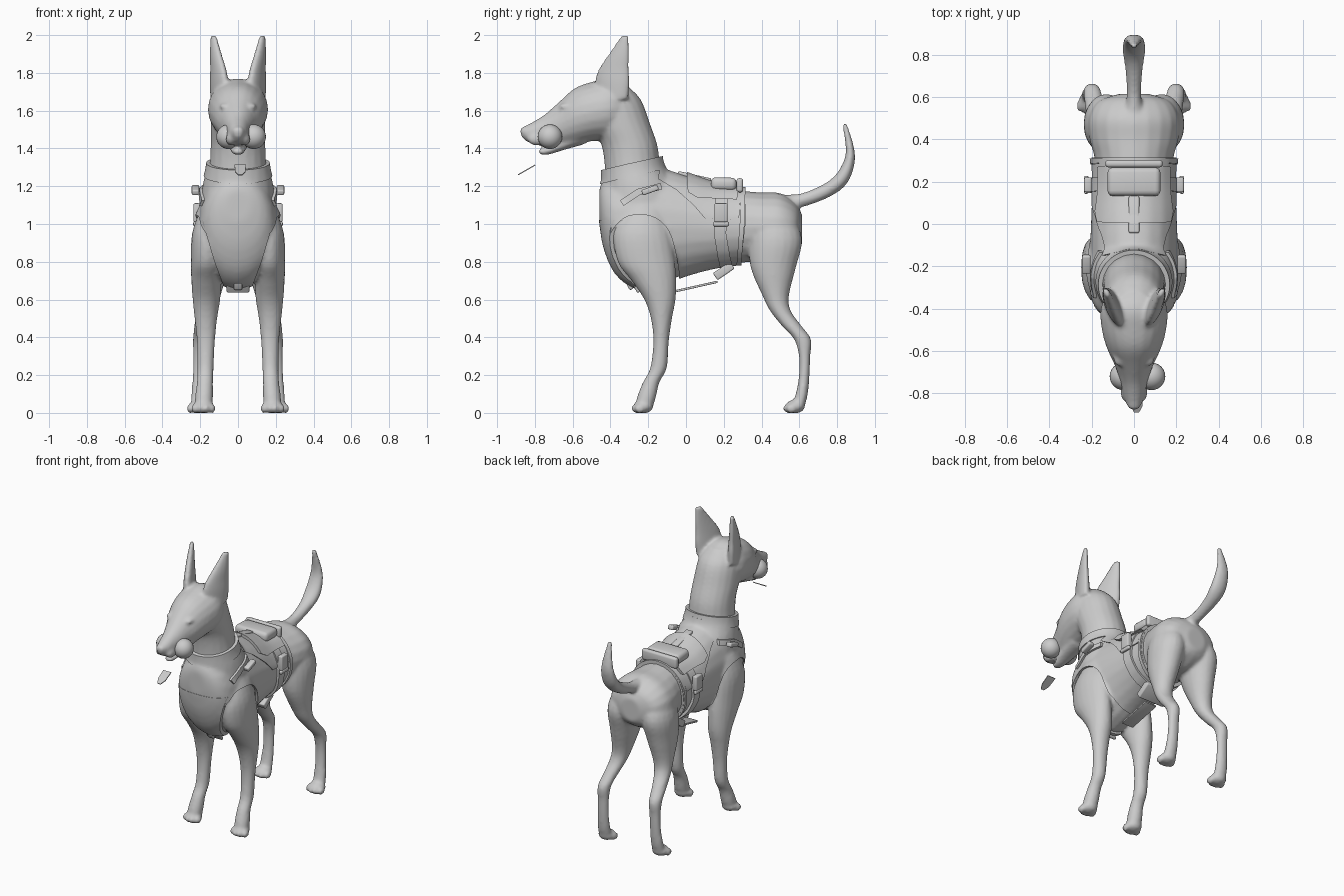
import bpy, bmesh, math
from mathutils import Vector, Matrix

if "Cube" in bpy.data.objects:
    bpy.data.objects.remove(bpy.data.objects["Cube"])

grey = bpy.data.materials.new("plain_grey")
grey.use_nodes = True
grey.diffuse_color = (0.6, 0.6, 0.6, 1)
grey.node_tree.nodes["Principled BSDF"].inputs["Base Color"].default_value = (0.6, 0.6, 0.6, 1)


def add(name, bm):
    bmesh.ops.recalc_face_normals(bm, faces=bm.faces)
    mesh = bpy.data.meshes.new(name)
    bm.to_mesh(mesh)
    bm.free()
    obj = bpy.data.objects.new(name, mesh)
    bpy.context.collection.objects.link(obj)
    return obj


def finish(obj, angle=40):
    obj.data.materials.clear()
    obj.data.materials.append(grey)
    bpy.ops.object.select_all(action="DESELECT")
    obj.select_set(True)
    bpy.context.view_layer.objects.active = obj
    bpy.ops.object.shade_smooth_by_angle(angle=math.radians(angle))
    return obj


def bake(obj):
    deps = bpy.context.evaluated_depsgraph_get()
    mesh = bpy.data.meshes.new_from_object(obj.evaluated_get(deps))
    obj.modifiers.clear()
    obj.data = mesh


def spline(points, steps=4):
    """Catmull-Rom curve through points of any dimension."""
    p = [Vector(q) for q in points]
    p = [p[0] * 2 - p[1]] + p + [p[-1] * 2 - p[-2]]
    out = []
    for a, b, c, d in zip(p, p[1:], p[2:], p[3:]):
        for k in range(steps):
            t = k / steps
            out.append((b * 2 + (c - a) * t + (a * 2 - b * 5 + c * 4 - d) * t**2
                        + (b * 3 - a - c * 3 + d) * t**3) * 0.5)
    return out + [p[-2]]


def loft(bm, stations, axis=None, side=1, skew=0, n=20):
    """Closed tube; a station is x, y, z, half width, half depth."""
    s = spline(stations)
    rings = []
    for i, q in enumerate(s):
        a, b = s[max(i - 1, 0)], s[min(i + 1, len(s) - 1)]
        t = Vector(axis) if axis else Vector((0, b[1] - a[1], b[2] - a[2])).normalized()
        v = t.cross(Vector((1, 0, 0)))
        ring = []
        for k in range(n):
            ang = math.tau * k / n
            depth = q[4] * math.sin(ang)
            co = Vector(q[:3]) + Vector((q[3] * math.cos(ang) + skew * depth, 0, 0)) + v * depth
            co.x *= side
            ring.append(bm.verts.new(co))
        rings.append(ring)
    for r0, r1 in zip(rings, rings[1:]):
        for k in range(n):
            bm.faces.new((r0[k], r0[k - 1], r1[k - 1], r1[k]))
    bm.faces.new(rings[0])
    bm.faces.new(rings[-1])


def ball(bm, loc, size):
    m = Matrix.Translation(loc) @ Matrix.Diagonal((*size, 1))
    bmesh.ops.create_uvsphere(bm, u_segments=24, v_segments=14, radius=1, matrix=m)


Y, Z = (0, 1, 0), (0, 0, 1)
bm = bmesh.new()
# Torso, neck, head, jaw and tail
loft(bm, [(0, .615, .97, .07, .08), (0, .58, .98, .17, .13), (0, .5, .985, .215, .178),
          (0, .4, .985, .21, .182), (0, .3, .985, .185, .19), (0, .15, .98, .185, .205),
          (0, 0, .985, .19, .25), (0, -.12, .98, .195, .29), (0, -.25, .975, .2, .31),
          (0, -.36, 1, .185, .26), (0, -.42, 1.05, .14, .18), (0, -.445, 1.1, .07, .09)], Y)
loft(bm, [(0, -.24, 1, .18, .19), (0, -.24, 1.1, .185, .2), (0, -.25, 1.2, .175, .183),
          (0, -.28, 1.3, .152, .15), (0, -.3, 1.42, .145, .148), (0, -.345, 1.53, .145, .155),
          (0, -.39, 1.66, .135, .15), (0, -.42, 1.74, .09, .1)], Z)
loft(bm, [(0, -.87, 1.485, .022, .025), (0, -.83, 1.48, .045, .05), (0, -.75, 1.495, .064, .083),
          (0, -.67, 1.53, .09, .118), (0, -.59, 1.57, .127, .148), (0, -.5, 1.595, .152, .157),
          (0, -.4, 1.61, .157, .16), (0, -.3, 1.61, .115, .115)], Y)
loft(bm, [(0, -.55, 1.46, .07, .04), (0, -.65, 1.42, .055, .028),
          (0, -.74, 1.385, .035, .02), (0, -.78, 1.385, .02, .013)])
loft(bm, [(0, .48, 1.11, .05, .045), (0, .61, 1.125, .034, .036), (0, .74, 1.175, .042, .037),
          (0, .82, 1.235, .055, .038), (0, .862, 1.32, .05, .03), (0, .868, 1.4, .038, .022),
          (0, .84, 1.53, .014, .013)])
ball(bm, (0, -.85, 1.492), (.034, .03, .026))
for s in (1, -1):
    # Ears, brows and lips
    loft(bm, [(.095, -.39, 1.66, .042, .085), (.1, -.39, 1.75, .038, .092), (.105, -.382, 1.82, .032, .08),
              (.118, -.355, 1.9, .025, .054), (.13, -.322, 2, .014, .018)], Z, s, .35)
    ball(bm, (s * .07, -.62, 1.622), (.03, .055, .02))
    ball(bm, (s * .035, -.79, 1.45), (.03, .05, .035))
    # Front leg
    loft(bm, [(.13, -.22, 1.08, .07, .1), (.155, -.23, .95, .088, .15), (.165, -.21, .8, .085, .152),
              (.167, -.17, .7, .08, .118), (.167, -.138, .6, .073, .083), (.17, -.13, .5, .06, .056),
              (.17, -.132, .38, .048, .041), (.172, -.145, .24, .043, .044), (.175, -.185, .16, .043, .044),
              (.18, -.21, .08, .048, .05), (.182, -.225, .02, .045, .045)], Z, s)
    # Hind leg
    loft(bm, [(.12, .46, 1.06, .07, .1), (.13, .475, .92, .105, .14), (.142, .462, .77, .092, .12),
              (.158, .475, .62, .066, .07), (.17, .5, .54, .055, .055), (.186, .56, .46, .046, .052),
              (.197, .617, .39, .042, .045), (.2, .628, .3, .038, .03), (.202, .626, .2, .038, .028),
              (.205, .613, .1, .042, .032), (.207, .59, .02, .045, .035)], Z, s)
    # Paws and toes
    for x, y in ((.183, -.225), (.207, .578)):
        ball(bm, (s * x, y, .034), (.055, .052, .036))
        for k in range(4):
            d = (k - 1.5) * .03
            ball(bm, (s * (x + d), y - .042 + abs(d) * .5, .023), (.019, .03, .025))
body = add("dog_body", bm)
coat = body.copy()
coat.data = body.data.copy()
bpy.context.collection.objects.link(coat)
for obj, voxel, rounds in ((body, .011, 4), (coat, .016, 4)):
    m = obj.modifiers.new("Blend", "REMESH")
    m.mode = "VOXEL"
    m.voxel_size = voxel
    m = obj.modifiers.new("Soften", "SMOOTH")
    m.factor, m.iterations = .5, rounds
    bake(obj)
finish(body, 60)


def layer(name, thickness, outline, front=False):
    """Cloth layer: the swollen body kept inside a side or front outline."""
    shell = bmesh.new()
    shell.from_mesh(coat.data)
    shell.normal_update()
    moves = [v.normal * thickness for v in shell.verts]
    for v, move in zip(shell.verts, moves):
        v.co += move
    obj = add(name, shell)
    bm = bmesh.new()
    face = bm.faces.new([bm.verts.new((a, -.6, b) if front else (-.6, a, b)) for a, b in outline])
    new = bmesh.ops.extrude_face_region(bm, geom=[face])["geom"]
    bmesh.ops.translate(bm, vec=(0, .38, 0) if front else (1.2, 0, 0),
                        verts=[g for g in new if isinstance(g, bmesh.types.BMVert)])
    cutter = add("cutter", bm)
    cutter.hide_render = True
    m = obj.modifiers.new("Trim", "BOOLEAN")
    m.operation, m.solver, m.object = "INTERSECT", "EXACT", cutter
    bake(obj)
    bpy.data.objects.remove(cutter)
    return finish(obj)


def strip(points, width):
    p = [Vector(q) for q in points]
    left, right = [], []
    for i, q in enumerate(p):
        t = (p[min(i + 1, len(p) - 1)] - p[max(i - 1, 0)]).normalized()
        off = Vector((-t.y, t.x)) * width / 2
        left.append(q + off)
        right.append(q - off)
    return left + right[::-1]


# Harness vest with arm openings and a tapered chest panel
armhole = spline([(-.035, .7), (-.045, .8), (-.09, .96), (-.18, 1.04), (-.31, 1.04),
                  (-.395, .96), (-.43, .86)])
layer("vest", .014, [(-.6, 1.25), (-.1, 1.345), (.31, 1.4), (.315, 1), (.29, .79), (.27, .7)]
      + armhole + [(-.6, .86)])
layer("chest_panel", .016, [(-.19, 1.02), (.19, 1.02), (.125, .8), (.065, .64), (-.065, .64), (-.125, .8)], True)
layer("armhole_trim", .024, strip(armhole[:-3], .024))
layer("collar", .021, strip([(-.55, 1.225), (-.3, 1.285), (-.05, 1.34)], .07))
layer("saddle", .022, [(-.13, 1.33), (-.15, 1.24), (-.05, 1.18), (.04, 1.1), (.1, 1.03), (.28, 1.02), (.31, 1.4)])
layer("back_flap", .042, [(0, 1.35), (.01, 1.17), (.06, 1.14), (.27, 1.13), (.3, 1.35)])
layer("rear_hem", .024, strip([(.28, .78), (.297, 1), (.305, 1.3)], .025))
layer("shoulder_strap", .028, strip([(-.34, 1.11), (-.25, 1.17), (-.13, 1.2)], .035))
layer("side_strap", .03, strip([(.19, 1.14), (.18, .95), (.2, .83), (.23, .7)], .065))
bpy.data.objects.remove(coat)


def box(name, loc, size, tilt=0, bevel=.008):
    bm = bmesh.new()
    bmesh.ops.create_cube(bm, size=1, matrix=Matrix.Diagonal((*size, 1)))
    bmesh.ops.bevel(bm, geom=bm.edges[:], offset=bevel, segments=3, affect="EDGES", profile=.5)
    bmesh.ops.transform(bm, verts=bm.verts, matrix=Matrix.Translation(loc) @ Matrix.Rotation(tilt, 4, "X"))
    return finish(add(name, bm))


# Pouch, handle and buckles
box("back_pouch", (0, .2, 1.212), (.25, .135, .068), -.03, .025)
box("rear_roll", (0, .285, 1.205), (.27, .035, .075), 0, .014)
box("handle", (0, .045, 1.25), (.05, .18, .022), -.22)
for s, word in ((1, "left"), (-1, "right")):
    box(word + "_side_buckle", (s * .218, .185, 1.06), (.035, .07, .1))
    box(word + "_buckle_bar", (s * .226, .185, 1), (.022, .085, .025))
    box(word + "_shoulder_clip", (s * .225, -.19, 1.18), (.04, .09, .03), .35)

# Chest plate, belly strap and belly pad
box("chest_plate", (0, -.285, .705), (.12, .02, .15), .5)
box("chest_buckle", (0, -.302, .68), (.045, .022, .06), .5)
box("belly_strap", (0, .05, .668), (.09, .24, .012), .22, .003)
box("belly_pad", (0, .2, .752), (.2, .11, .045), .6)

# Balls beside the muzzle
for x, word in ((.083, "left"), (-.05, "right")):
    bm = bmesh.new()
    ball(bm, (x, -.72, 1.462), (.065,) * 3)
    finish(add(word + "_ball", bm))

# Loose tongue
bm = bmesh.new()
outline = [(-.03, .05), (.03, .05), (.028, -.02), (.012, -.055), (-.012, -.055), (-.028, -.02)]
face = bm.faces.new([bm.verts.new((x, y, 0)) for x, y in outline])
new = bmesh.ops.extrude_face_region(bm, geom=[face])["geom"]
bmesh.ops.translate(bm, vec=(0, 0, .006), verts=[g for g in new if isinstance(g, bmesh.types.BMVert)])
bmesh.ops.transform(bm, verts=bm.verts, matrix=Matrix.Translation((.012, -.84, 1.285)) @ Matrix.Rotation(.52, 4, "X"))
finish(add("tongue", bm))
